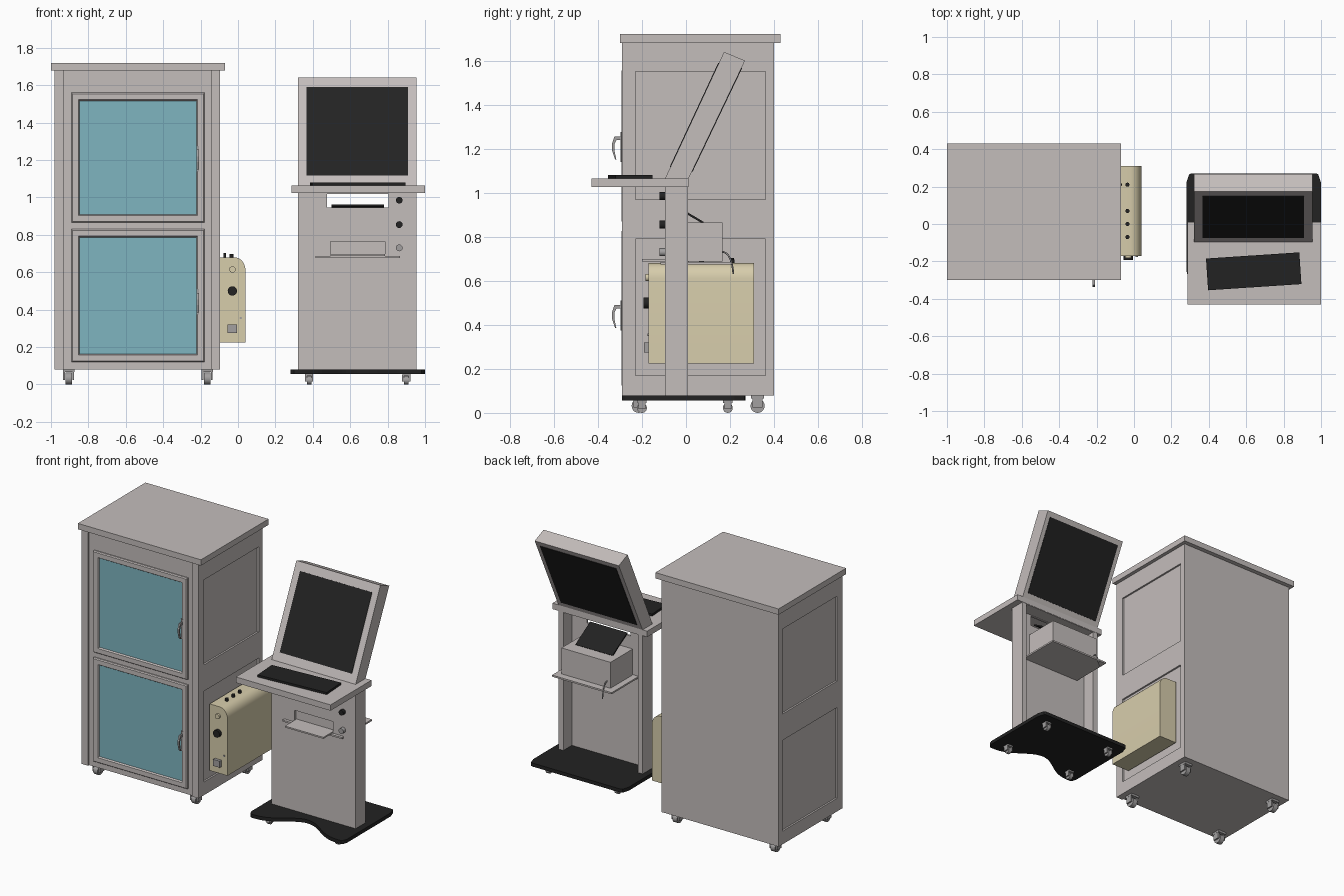
import bpy, bmesh, math
from mathutils import Matrix, Vector

cube = bpy.data.objects.get("Cube")
if cube:
    bpy.data.objects.remove(cube, do_unlink=True)


def material(name, r, g, b):
    m = bpy.data.materials.new(name)
    m.use_nodes = True
    m.diffuse_color = (r, g, b, 1)
    m.node_tree.nodes["Principled BSDF"].inputs["Base Color"].default_value = (r, g, b, 1)
    return m


GREY = material("warm grey", .55, .51, .50)
GLASS = material("teal glass", .21, .46, .53)
TAN = material("tan", .68, .61, .41)
BLACK = material("black", .016, .016, .016)
METAL = material("caster grey", .36, .35, .35)


def finish(name, bm, *mats, smooth=False):
    bmesh.ops.recalc_face_normals(bm, faces=bm.faces)
    me = bpy.data.meshes.new(name)
    bm.to_mesh(me)
    bm.free()
    ob = bpy.data.objects.new(name, me)
    bpy.context.collection.objects.link(ob)
    for m in mats:
        me.materials.append(m)
    if smooth:
        bpy.ops.object.select_all(action='DESELECT')
        ob.select_set(True)
        bpy.context.view_layer.objects.active = ob
        bpy.ops.object.shade_smooth_by_angle()
    return ob


def add_box(bm, x0, x1, y0, y1, z0, z1):
    mat = Matrix.Translation(((x0 + x1) / 2, (y0 + y1) / 2, (z0 + z1) / 2))
    mat = mat @ Matrix.Diagonal((x1 - x0, y1 - y0, z1 - z0, 1))
    return bmesh.ops.create_cube(bm, size=1, matrix=mat)["verts"]


def boxes(name, mat, *dims):
    bm = bmesh.new()
    for d in dims:
        add_box(bm, *d)
    return finish(name, bm, mat)


def add_cyl(bm, centre, axis, r, depth, sides=20):
    rot = Vector((0, 0, 1)).rotation_difference(Vector(axis)).to_matrix().to_4x4()
    bmesh.ops.create_cone(bm, cap_ends=True, segments=sides, radius1=r, radius2=r,
                          depth=depth, matrix=Matrix.Translation(centre) @ rot)


def cylinder(name, mat, centre, axis, r, depth):
    bm = bmesh.new()
    add_cyl(bm, centre, axis, r, depth)
    return finish(name, bm, mat, smooth=True)


def prism(name, mat, points, direction, smooth=False):
    bm = bmesh.new()
    face = bm.faces.new([bm.verts.new(p) for p in points])
    new = bmesh.ops.extrude_face_region(bm, geom=[face])["geom"]
    bmesh.ops.translate(bm, vec=direction, verts=[v for v in new if isinstance(v, bmesh.types.BMVert)])
    return finish(name, bm, mat, smooth=smooth)


def caster(name, x, y, h):
    # arched fork, wheel and top plate
    bm = bmesh.new()
    w = h * .38
    for s in (-1, 1):
        cx = x + s * w * .8
        add_box(bm, cx - .005, cx + .005, y - w * .75, y + w * .75, h * .3, h * .9)
    add_box(bm, x - w, x + w, y - w, y + w, h * .82, h + .002)
    add_cyl(bm, (x, y, h * .4), (1, 0, 0), h * .4, w * 1.1)
    finish(name, bm, METAL, smooth=True)


# ---------- cabinet ----------
boxes("cabinet_core", GREY, (-.968, -.107, -.278, .399, .08, 1.68))
boxes("cabinet_top", GREY, (-1, -.07, -.30, .43, 1.68, 1.72))
for side, a, b in (("right", -.98, -.96), ("left", -.115, -.095)):
    boxes(side + "_side_frame", GREY,
          (a, b, -.25, -.23, .08, 1.68), (a, b, .36, .40, .08, 1.68),
          (a, b, -.23, .36, .08, .17), (a, b, -.23, .36, .79, .97),
          (a, b, -.23, .36, 1.55, 1.68))
boxes("front_posts", GREY, (-.98, -.93, -.29, -.25, .08, 1.68), (-.145, -.095, -.29, -.25, .08, 1.68))


def door(name, z0, z1):
    # stepped frame with a recessed pane
    bm = bmesh.new()
    add_box(bm, -.89, -.18, -.287, -.27, z0, z1)
    bm.normal_update()
    face = min(bm.faces, key=lambda f: f.calc_center_median().y)
    for thick, depth in ((.008, .007), (.044, 0), (.009, -.010)):
        bmesh.ops.inset_region(bm, faces=[face], thickness=thick, depth=depth)
    face.material_index = 1
    finish(name, bm, GREY, GLASS)


door("upper_door", .866, 1.56)
door("lower_door", .12, .83)

for name, z in (("upper_handle", 1.25), ("lower_handle", .485)):
    boxes(name + "_plate", METAL, (-.222, -.208, -.298, -.285, z - .11, z + .025))
    profile = ((-.29, .005), (-.325, .005), (-.337, -.03), (-.335, -.06), (-.322, -.1),
               (-.316, -.1), (-.325, -.06), (-.325, -.03), (-.315, -.01), (-.29, -.01))
    prism(name, METAL, [(-.221, y, z + dz) for y, dz in profile], (.012, 0, 0))

for i, x in enumerate((-.905, -.165)):
    for j, y in enumerate((-.215, .325)):
        caster(f"cabinet_caster_{i}_{j}", x, y, .08)

# ---------- tan control unit on the cabinet's left side ----------
outline = [(-.095, .225), (.04, .225)]
for i in range(9):
    a = math.pi / 2 * i / 8
    outline.append((-.02 + .06 * math.cos(a), .61 + .07 * math.sin(a)))
outline.append((-.095, .68))
prism("control_unit", TAN, [(x, -.17, z) for x, z in outline], (0, .48, 0), smooth=True)
cylinder("unit_gauge", TAN, (-.03, -.176, .615), (0, 1, 0), .017, .014)
cylinder("unit_knob", BLACK, (-.03, -.18, .50), (0, 1, 0), .025, .024)
cylinder("unit_screw", METAL, (.015, -.172, .355), (0, 1, 0), .006, .008)
boxes("unit_socket", METAL, (-.055, -.005, -.19, -.165, .275, .32))
for i, y in enumerate((.21, .07, 0, -.07)):
    cylinder(f"unit_top_button_{i}", BLACK, (-.035, y, .687), (0, 0, 1), .011, .02)
cylinder("unit_top_pin", BLACK, (-.07, .21, .69), (0, 0, 1), .007, .025)

# ---------- kiosk ----------
steps = 32
base = [(1, .22), (.985, .265), (.975, .27), (.305, .27), (.295, .265), (.28, .22)]
base += [(.28, -.25), (.287, -.275)]
for i in range(steps + 1):
    u = i / steps
    base.append((.30 + .68 * u, -.29 + .13 * math.sin(math.pi * u) ** 3))
base += [(.993, -.275), (1, -.25)]
prism("kiosk_base", BLACK, [(x, y, .056) for x, y in base], (0, 0, .024))
for i, x in enumerate((.38, .90)):
    for j, y in enumerate((-.20, .19)):
        caster(f"kiosk_caster_{i}_{j}", x, y, .056)

# column, open at the back, with two openings in the front
column = boxes("kiosk_column", GREY, (.32, .955, -.095, .01, .08, 1.03))
cuts = (("interior", (.355, .92, -.082, .05, .07, 1.022)),
        ("paper_slot", (.475, .805, -.15, -.05, .945, 1.018)),
        ("printer_slot", (.495, .785, -.15, -.05, .69, .765)))
for name, dims in cuts:
    cutter = boxes(name + "_cutter", GREY, dims)
    cutter.hide_render = True
    cutter.hide_set(True)
    mod = column.modifiers.new(name, 'BOOLEAN')
    mod.object = cutter
    mod.operation = 'DIFFERENCE'
    mod.solver = 'EXACT'

boxes("desk", GREY, (.285, 1, -.43, .012, 1.025, 1.065))
keyboard = boxes("keyboard", BLACK, (-.25, .25, -.085, .085, 0, .015))
keyboard.location = (.64, -.253, 1.065)
keyboard.rotation_euler.z = math.radians(3.8)

# tilted monitor, with dark panels on both faces
front = Vector((0, -.095, 1.065)), Vector((0, .173, 1.64))
back = Vector((0, .012, 1.065)), Vector((0, .268, 1.60))
prism("monitor", GREY, [p + Vector((.32, 0, 0)) for p in (*front, back[1], back[0])], (.635, 0, 0))


def panel(name, line, x0, x1, t0, t1):
    d = (line[1] - line[0]).normalized()
    n = Vector((x0, -d.z * .003, d.y * .003)), Vector((x0, d.z * .003, -d.y * .003))
    lo, hi = line[0].lerp(line[1], t0), line[0].lerp(line[1], t1)
    prism(name, BLACK, [lo + n[0], hi + n[0], hi + n[1], lo + n[1]], (x1 - x0, 0, 0))


panel("screen", front, .366, .91, .09, .91)
panel("monitor_back_panel", back, .35, .925, .06, .94)

# printer on its shelf, with paper feed and output tray
boxes("printer_shelf", GREY, (.415, .865, -.115, .21, .675, .686))
boxes("printer", GREY, (.455, .825, -.075, .165, .688, .865))
boxes("output_tray", GREY, (.495, .785, -.20, -.07, .688, .698))
prism("paper_feed", BLACK, [(.50, .075, .86), (.50, -.085, .955), (.50, -.08, .963), (.50, .08, .868)],
      (.28, 0, 0))

# cable behind the printer
curve = bpy.data.curves.new("printer_cable", 'CURVE')
curve.dimensions = '3D'
curve.bevel_depth = .004
curve.bevel_resolution = 2
spline = curve.splines.new('NURBS')
path = ((.15, .73), (.19, .74), (.21, .70), (.215, .63))
spline.points.add(len(path) - 1)
for p, (y, z) in zip(spline.points, path):
    p.co = (.48, y, z, 1)
spline.use_endpoint_u = True
curve.materials.append(METAL)
bpy.context.collection.objects.link(bpy.data.objects.new("printer_cable", curve))

# front controls
for i, (z, mat) in enumerate(((.985, BLACK), (.855, BLACK), (.73, METAL))):
    cylinder(f"kiosk_knob_{i}", mat, (.862, -.105, z), (0, 1, 0), .018, .03)
